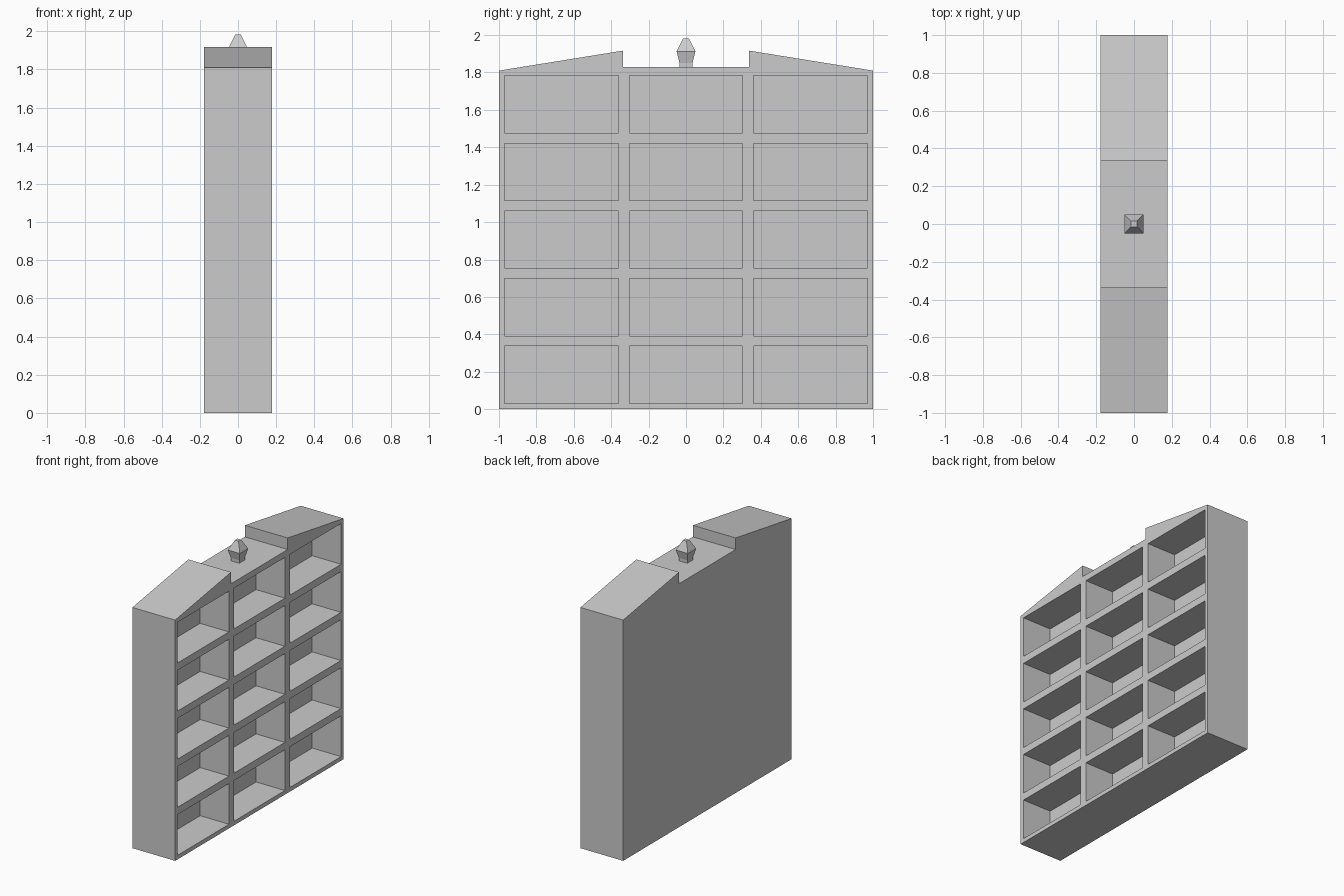
import bpy
import bmesh

if "Cube" in bpy.data.objects:
    bpy.data.objects.remove(bpy.data.objects["Cube"])

HALF_DEPTH = 0.178
CUBBY_DEPTH = 0.24


def make_object(name, bm):
    bmesh.ops.recalc_face_normals(bm, faces=bm.faces[:])
    mesh = bpy.data.meshes.new(name)
    bm.to_mesh(mesh)
    bm.free()
    obj = bpy.data.objects.new(name, mesh)
    bpy.context.collection.objects.link(obj)
    return obj


def add_box(bm, lo, hi):
    verts = bmesh.ops.create_cube(bm, size=1)["verts"]
    for v in verts:
        v.co = [l if c < 0 else h for c, l, h in zip(v.co, lo, hi)]


# Cabinet: stepped top profile extruded through the depth
half = [(1.0, 0.0), (1.0, 1.81), (0.336, 1.917), (0.336, 1.83)]
profile = half + [(-y, z) for y, z in reversed(half)]
bm = bmesh.new()
face = bm.faces.new([bm.verts.new((-HALF_DEPTH, y, z)) for y, z in profile])
new = bmesh.ops.extrude_face_region(bm, geom=[face])["geom"]
bmesh.ops.translate(bm, vec=(2 * HALF_DEPTH, 0, 0),
                    verts=[g for g in new if isinstance(g, bmesh.types.BMVert)])
cabinet = make_object("cabinet", bm)

# Cubby cutters: 3 columns by 5 rows, open on the +x face
bm = bmesh.new()
for y0, y1 in [(-0.97, -0.361), (-0.303, 0.303), (0.361, 0.97)]:
    for row in range(5):
        z = 0.031 + row * 0.3615
        add_box(bm, (HALF_DEPTH - CUBBY_DEPTH, y0, z),
                (HALF_DEPTH + 0.1, y1, z + 0.306))
cutter = make_object("cubby_cutter", bm)
cutter.hide_render = True

mod = cabinet.modifiers.new("cubbies", "BOOLEAN")
mod.operation = "DIFFERENCE"
mod.solver = "EXACT"
mod.object = cutter
bpy.context.view_layer.objects.active = cabinet
bpy.ops.object.modifier_apply(modifier=mod.name)
bpy.data.objects.remove(cutter)

# Finial: stacked square sections
bm = bmesh.new()
rings = []
for r, z in [(0.035, 1.825), (0.035, 1.852), (0.05, 1.913), (0.015, 1.983)]:
    rings.append([bm.verts.new((sx * r, sy * r, z))
                  for sx, sy in [(-1, -1), (1, -1), (1, 1), (-1, 1)]])
for a, b in zip(rings, rings[1:]):
    for i in range(4):
        j = (i + 1) % 4
        bm.faces.new((a[i], a[j], b[j], b[i]))
bm.faces.new(rings[0][::-1])
bm.faces.new(rings[-1])
make_object("finial", bm)
